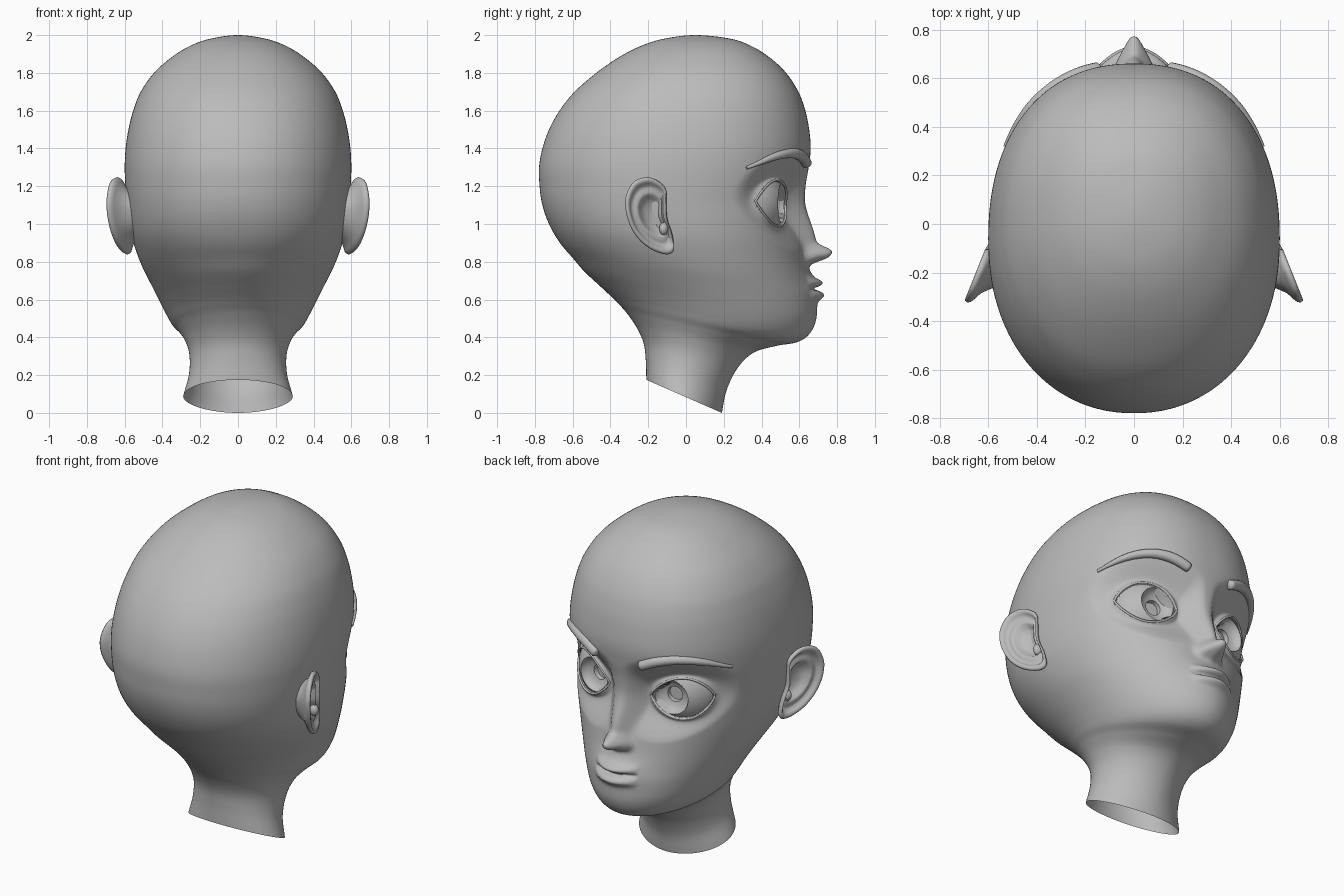
import bpy, bmesh, math
from mathutils import Vector

if "Cube" in bpy.data.objects:
    bpy.data.objects.remove(bpy.data.objects["Cube"])

grey = bpy.data.materials.new("clay_grey")
grey.diffuse_color = (0.5, 0.5, 0.5, 1)
grey.use_nodes = True
grey.node_tree.nodes["Principled BSDF"].inputs["Base Color"].default_value = grey.diffuse_color


def smooth(a, b, x):
    t = min(1, max(0, (x - a) / (b - a)))
    return t * t * (3 - 2 * t)


def bell(x, centre, width):
    return math.exp(-((x - centre) / width) ** 2)


def catmull(p0, p1, p2, p3, t):
    return [0.5 * (2 * b + (c - a) * t + (2 * a - 5 * b + 4 * c - d) * t * t
                   + (3 * b - a - 3 * c + d) * t ** 3)
            for a, b, c, d in zip(p0, p1, p2, p3)]


def spline(keys, steps, before, after):
    """Smooth samples through keys, with given phantom end points."""
    k = [before] + list(keys) + [after]
    out = [catmull(*k[i:i + 4], s / steps)
           for i in range(len(k) - 3) for s in range(steps)]
    return out + [list(keys[-1])]


def loft(name, rings, wrap=False, angle=50, mirror=False):
    """Skin closed rings of equal size; wrap joins last ring to first."""
    bm = bmesh.new()
    rows = [[bm.verts.new(p) for p in ring] for ring in rings]
    n = len(rows[0])
    for i in range(len(rows) - (0 if wrap else 1)):
        a, b = rows[i], rows[(i + 1) % len(rows)]
        for j in range(n):
            bm.faces.new((a[j], a[(j + 1) % n], b[(j + 1) % n], b[j]))
    bmesh.ops.remove_doubles(bm, verts=bm.verts, dist=1e-5)
    bmesh.ops.recalc_face_normals(bm, faces=bm.faces)
    mesh = bpy.data.meshes.new(name)
    bm.to_mesh(mesh)
    bm.free()
    mesh.materials.append(grey)
    ob = bpy.data.objects.new(name, mesh)
    bpy.context.collection.objects.link(ob)
    bpy.ops.object.select_all(action='DESELECT')
    ob.select_set(True)
    bpy.context.view_layer.objects.active = ob
    bpy.ops.object.shade_smooth_by_angle(angle=math.radians(angle))
    if mirror:
        ob.modifiers.new("mirror", 'MIRROR').use_mirror_merge = False
    return ob


def tube_rings(path, radii, wrap=False, n=12):
    rings, m = [], len(path)
    for i, p in enumerate(path):
        a = path[(i - 1) % m] if wrap else path[max(i - 1, 0)]
        b = path[(i + 1) % m] if wrap else path[min(i + 1, m - 1)]
        d = (b - a).normalized()
        side = d.cross(Vector((0.48, 0.88, 0.05))).normalized()
        up = side.cross(d)
        rings.append([p + radii[i] * (math.cos(k * math.tau / n) * side
                                      + math.sin(k * math.tau / n) * up)
                      for k in range(n)])
    return rings


# Eye layout: ball centre, and chord direction / outward direction of the opening
EYE = Vector((0.225, 0.31, 1.11))
BALL, LID = 0.22, 0.236
MID = Vector((0.295, 0.45, 0))
T, N = Vector((0.877, -0.481, 0)), Vector((0.481, 0.877, 0))
HALF_W, HALF_H, SLANT, ROUND = 0.174, 0.122, 0.05, 1.35


def shape_face(p):
    """Raise nose and lips and sink the eye openings on one head point."""
    sign, x, y, z = (-1 if p.x < 0 else 1), abs(p.x), p.y, p.z
    if y < 0.1:
        return p
    f = smooth(0.25, 0.4, y)
    # nose bridge, rounded tip and wings
    nose = 0.075 * bell(z, 0.9, 0.2 if z > 0.9 else 0.08) * bell(x, 0, 0.056)
    nose += 0.1 * math.exp(-math.hypot((z - 0.84) / 0.043, x / 0.052) ** 2.8)
    nose += 0.035 * bell(z, 0.825, 0.03) * bell(x, 0.06, 0.026)
    # mouth mound, lips and the line between them
    span = max(0, 1 - (x / 0.14) ** 2) ** 0.8
    zc = z - 0.25 * x * x
    lips = 0.035 * bell(z, 0.67, 0.07) * bell(x, 0, 0.13)
    lips += span * (0.029 * bell(zc, 0.692, 0.02) + 0.027 * bell(zc, 0.62, 0.023)
                    - 0.034 * bell(zc, 0.657, 0.011))
    v = Vector((x, y + f * (nose + lips), z))
    # eyelids wrap the eyeball, opening drops behind it
    d = v - EYE
    r = d.length
    if r > 0 and d.dot(N) > 0:
        d.normalize()
        q = EYE + d * LID
        u = (q - MID).dot(T)
        h = q.z - 1.11 - SLANT * u
        near = smooth(0.03, 0.09, x)
        r += (LID - r) * near * (1 - smooth(1.0, 1.6, (u / 0.182) ** 2 + (h / 0.135) ** 2))
        g = (u / HALF_W) ** 2 + (abs(h) / HALF_H) ** ROUND
        r += (0.09 - r) * near * (1 - smooth(0.96, 1.01, g))
        v = EYE + d * r
    return Vector((sign * v.x, v.y, v.z))


# Head and neck: tilted rings (front z, front y, back z, back y, half width)
lower = [(0, .19, .175, -.21, .29), (.12, .215, .28, -.213, .26),
         (.24, .275, .37, -.225, .257), (.32, .36, .45, -.26, .28),
         (.355, .48, .53, -.315, .317), (.375, .59, .58, -.36, .35),
         (.42, .655, .62, -.40, .376), (.5, .69, .68, -.465, .412),
         (.6, .687, .75, -.54, .456), (.7, .66, .82, -.60, .5),
         (.8, .635, .89, -.66, .535), (.9, .615, .96, -.705, .562),
         (1.0, .605, 1.04, -.742, .578), (1.1, .605, 1.12, -.765, .588)]
upper = [(1.2, .625, -.775, .596), (1.3, .648, -.778, .60), (1.4, .66, -.76, .595),
         (1.5, .652, -.725, .58), (1.6, .632, -.67, .555), (1.7, .595, -.59, .515),
         (1.8, .53, -.475, .445), (1.88, .445, -.36, .355), (1.94, .35, -.245, .26),
         (1.98, .24, -.12, .15), (2.0, .05, .05, 0)]
keys = lower + [(z, f, z, b, w) for z, f, b, w in upper]
first = [2 * a - b for a, b in zip(keys[0], keys[1])]
last = (1.98, -.12, 1.98, .24, -.15)
COLS, rings = 224, []
for zf, yf, zb, yb, w in spline(keys, 13, first, last):
    c, half = (yf + yb) / 2, (yf - yb) / 2
    power = 1.9 + 0.35 * smooth(0.5, 1.1, zf)
    ring = []
    for j in range(COLS):
        t = j * math.tau / COLS
        a = t - 0.4 * math.sin(t)          # denser columns on the face
        s, k = math.sin(a), math.cos(a)
        e = 2 / (power if k > 0 else 2 + 0.12 * smooth(0.5, 1, zf))
        x = w * math.copysign(abs(s) ** e, s)
        h = math.copysign(abs(k) ** e, k)
        ring.append(shape_face(Vector((x, c + half * h,
                                       zb + (zf - zb) * (h + 1) / 2))))
    rings.append(ring)
loft("head", rings, angle=70)

# Eyeballs: turned profile with a hollow iris and a sunken pupil
profile = [(BALL * math.sin(math.radians(d)), BALL * math.cos(math.radians(d)))
           for d in range(180, 26, -6)]
profile += [(.1, .196), (.095, .182), (.085, .168), (.066, .156), (.045, .15),
            (.042, .125), (0, .125)]
gaze = Vector((0.16, 0.987, 0)).normalized()
right, up = gaze.cross(Vector((0, 0, 1))), Vector((0, 0, 1))
loft("eyeball", [[EYE + gaze * a + r * (math.cos(k * math.tau / 48) * right
                                        + math.sin(k * math.tau / 48) * up)
                  for k in range(48)] for r, a in profile], angle=30, mirror=True)

# Eyelid rims follow the almond opening
path = []
for k in range(96):
    t = k * math.tau / 96
    u = -HALF_W * math.cos(t)
    v = math.copysign(HALF_H * abs(math.sin(t)) ** (2 / ROUND), math.sin(t))
    p = MID + T * u
    p.z = 1.11 + SLANT * u + v
    d = p - EYE
    b = d.dot(N)
    path.append(p + N * (-b + math.sqrt(max(0, b * b - d.length_squared + (LID - .004) ** 2))))
loft("eyelid_rim", tube_rings(path, [0.0065] * 96, True, 8), wrap=True, angle=80, mirror=True)

# Eyebrows: tapered tubes lying on the forehead (x, z, radius)
bk = [(.15, 1.322, .028), (.24, 1.36, .029), (.34, 1.375, .026),
      (.44, 1.355, .02), (.53, 1.297, .008)]
pts = spline(bk, 8, (.06, 1.28, .027), (.6, 1.23, .002))
path = [Vector((x, -.06 + .712 * (1 - (x / .6) ** 2.25) ** (1 / 2.25), z)) for x, z, r in pts]
brow = tube_rings(path, [r for x, z, r in pts], n=16)
out = (path[0] - path[1]).normalized() * .01
cap = [path[0] + (q - path[0]) * .7 + out for q in brow[0]]
brow = [[path[0] + out * 1.2] * 16, cap] + brow + [[path[-1]] * 16]
loft("eyebrow", brow, angle=60, mirror=True)

# Ears: outline (y, z) lofted through back, rolled rim, fold and hollow
ok = [(-.11, 1.19), (-.16, 1.235), (-.215, 1.247), (-.28, 1.22), (-.32, 1.14),
      (-.315, 1.05), (-.28, .96), (-.22, .89), (-.15, .85), (-.09, .84),
      (-.063, .87), (-.075, .95), (-.1, 1.03), (-.105, 1.12)]
outline = spline(ok + ok[:1], 5, ok[-1], ok[1])[:-1]
section = [(.55, -.11), (.6, -.075), (.72, -.04), (.88, -.022), (.97, -.012), (1.0, 0),
           (.97, .011), (.9, .012), (.83, .002), (.77, -.012), (.68, -.012), (.6, -.004),
           (.52, -.01), (.44, -.03), (.3, -.045), (0, -.05)]
rings = []
for s, off in section:
    ring = []
    for y, z in outline:
        y, z = -.165 + (y + .165) * s, 1.05 + (z - 1.05) * s
        x = .59 + (-.08 - y) * .4 + min(0, z - 1.05) * .06
        ring.append((x + off, y + max(off, -.02) * .3, z))
    rings.append(ring)
loft("ear", rings, angle=70, mirror=True)

# Small flap in front of the ear hollow
loft("ear_flap", [[(.585 + .028 * math.cos(i * math.pi / 10),
                    -.118 + .024 * math.sin(i * math.pi / 10) * math.cos(k * math.tau / 16),
                    .975 + .035 * math.sin(i * math.pi / 10) * math.sin(k * math.tau / 16))
                   for k in range(16)] for i in range(11)], angle=80, mirror=True)
